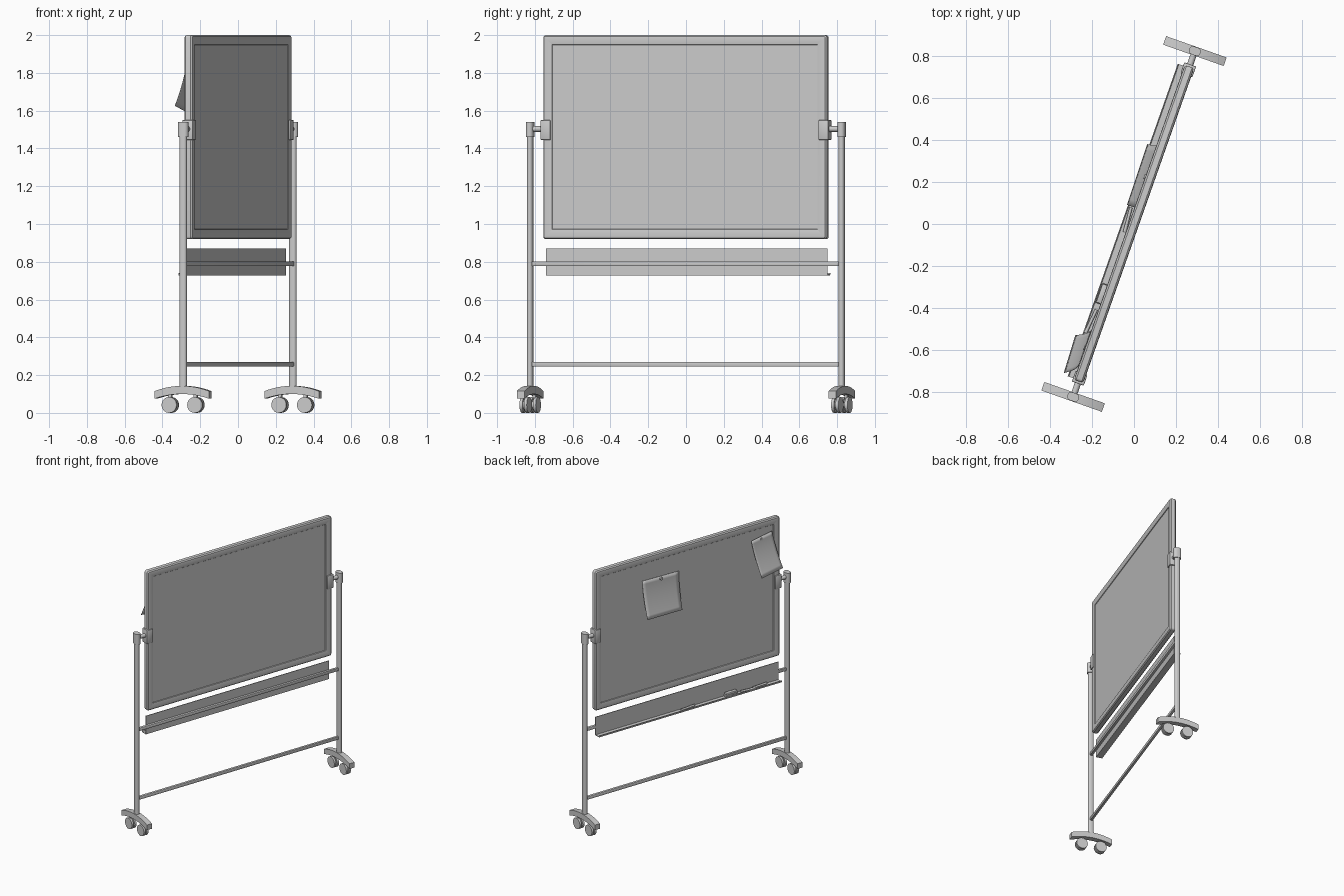
import bpy, bmesh, math
from mathutils import Matrix, Vector

if "Cube" in bpy.data.objects:
    bpy.data.objects.remove(bpy.data.objects["Cube"])

# Built along local x (length), +y = paper side, then turned as a whole
TURN = Matrix.Rotation(math.radians(70.6), 4, 'Z')


def finish(name, bm, smooth=False):
    bmesh.ops.recalc_face_normals(bm, faces=bm.faces)
    me = bpy.data.meshes.new(name)
    bm.to_mesh(me)
    bm.free()
    ob = bpy.data.objects.new(name, me)
    bpy.context.collection.objects.link(ob)
    ob.matrix_world = TURN
    if smooth:
        bpy.ops.object.select_all(action='DESELECT')
        ob.select_set(True)
        bpy.context.view_layer.objects.active = ob
        bpy.ops.object.shade_smooth_by_angle(angle=math.radians(35))
    return ob


def box(name, x, y, z, bevel=0.0, rot=0.0):
    """Box from (min, max) pairs, optionally bevelled and turned about z."""
    bm = bmesh.new()
    c = Vector([sum(p) / 2 for p in (x, y, z)])
    s = [p[1] - p[0] for p in (x, y, z)]
    bmesh.ops.create_cube(bm, size=1, matrix=Matrix.Translation(c)
                          @ Matrix.Rotation(rot, 4, 'Z') @ Matrix.Diagonal((*s, 1)))
    if bevel:
        bmesh.ops.bevel(bm, geom=bm.edges[:], offset=bevel, segments=2,
                        affect='EDGES', profile=0.5)
    return finish(name, bm, bevel > 0)


def prism(name, pts, place, h0, h1):
    """Extrude a 2D outline; place(a, b, h) maps it into space."""
    bm = bmesh.new()
    lo = [bm.verts.new(place(a, b, h0)) for a, b in pts]
    hi = [bm.verts.new(place(a, b, h1)) for a, b in pts]
    bm.faces.new(lo)
    bm.faces.new(hi)
    n = len(pts)
    for i in range(n):
        j = (i + 1) % n
        bm.faces.new((lo[i], lo[j], hi[j], hi[i]))
    return finish(name, bm, True)


def rod(name, p, length, r, rot=0.0, sides=16):
    """Cylinder lying along local x."""
    bm = bmesh.new()
    bmesh.ops.create_cone(bm, cap_ends=True, segments=sides, radius1=r, radius2=r,
                          depth=length, matrix=Matrix.Translation(p)
                          @ Matrix.Rotation(rot, 4, 'Z')
                          @ Matrix.Rotation(math.pi / 2, 4, 'Y'))
    return finish(name, bm, True)


def stadium(w, d, n=8):
    """Oval outline, w wide in x and d long in y."""
    r, k = w / 2, (d - w) / 2
    arc = [math.pi * i / n for i in range(n + 1)]
    return ([(r * math.cos(t), k + r * math.sin(t)) for t in arc]
            + [(-r * math.cos(t), -k - r * math.sin(t)) for t in arc])


def rounded_rect(hx, hz, r, n=3):
    pts = []
    for q, (sx, sz) in enumerate(((1, 1), (-1, 1), (-1, -1), (1, -1))):
        for i in range(n + 1):
            t = math.pi / 2 * (q + i / n)
            pts.append((sx * (hx - r) + r * math.cos(t), sz * (hz - r) + r * math.sin(t)))
    return pts


# Board frame: cross-section (inset, y) swept around the rounded rectangle
HX, HZ, CZ = 0.796, 0.54, 1.46
half = [(0.055, 0.012), (0.05, 0.019), (0.018, 0.024), (0.007, 0.022), (0, 0.014)]
section = half + [(i, -y) for i, y in reversed(half)]
bm = bmesh.new()
rings = [[bm.verts.new((x, y, CZ + z)) for x, z in
          rounded_rect(HX - i, HZ - i, max(0.014 - i, 0.002))] for i, y in section]
for k in range(len(rings)):
    a, b = rings[k], rings[(k + 1) % len(rings)]
    for i in range(len(a)):
        j = (i + 1) % len(a)
        bm.faces.new((a[i], a[j], b[j], b[i]))
finish("board_frame", bm, True)
box("board_panel", (-0.743, 0.743), (-0.015, 0.015), (0.973, 1.947))

# Side stands
for s, side in ((-1, "left"), (1, "right")):
    px = s * 0.8745
    up = lambda a, b, h: (px + a, b, h)
    prism(side + "_post", stadium(0.03, 0.041), up, 0.12, 1.47)
    prism(side + "_post_cap", stadium(0.04, 0.058), up, 1.46, 1.54)
    # Pivot and the clamp that grips the board edge
    rod(side + "_pivot", (s * 0.83, 0, 1.503), 0.07, 0.015)
    box(side + "_clamp", sorted((s * 0.753, s * 0.807)), (-0.03, 0.03),
        (1.445, 1.55), 0.004)
    # Arched foot
    n = 12
    ys = [-0.153 + 0.306 * i / n for i in range(n + 1)]
    arch = lambda y, top, drop: top - drop * (y / 0.153) ** 2
    outline = ([(y, arch(y, 0.143, 0.028)) for y in ys]
               + [(y, arch(y, 0.1, 0.025)) for y in reversed(ys)])
    prism(side + "_foot", outline, lambda a, b, h: (h, a, b), px - 0.0215, px + 0.0215)
    # Twin-wheel casters
    for c, end in ((-1, "back"), (1, "front")):
        wy = c * 0.072
        tag = f"{side}_{end}_caster"
        for w in (-1, 1):
            rod(f"{tag}_wheel_{'a' if w < 0 else 'b'}", (px + w * 0.0125, wy, 0.042),
                0.016, 0.042, sides=20)
        rod(tag + "_hub", (px, wy, 0.044), 0.012, 0.03)
        box(tag + "_stem", (px - 0.008, px + 0.008), (wy - 0.01, wy + 0.01), (0.05, 0.1))

# Cross bars between the posts
box("lower_bar", (-0.865, 0.865), (-0.01, 0.01), (0.245, 0.27), 0.004)
box("tray_bar", (-0.865, 0.865), (-0.011, 0.009), (0.778, 0.802), 0.003)

# Pen tray: back plate, shelf and small lip as one bent sheet
tray = [(0.008, 0.87), (0.008, 0.728), (0.055, 0.728), (0.057, 0.741),
        (0.053, 0.741), (0.051, 0.733), (0.013, 0.733), (0.013, 0.87)]
prism("pen_tray", tray, lambda a, b, h: (h, a, b), -0.79, 0.79)

# Things lying on the tray
box("eraser_base", (-0.415, -0.315), (0.016, 0.05), (0.733, 0.748), 0.002)
box("eraser_grip", (-0.412, -0.318), (0.019, 0.047), (0.748, 0.765), 0.004)
for i, (x, y, rot) in enumerate(((0.025, 0.036, 0.08), (-0.49, 0.038, -0.1),
                                 (-0.6, 0.03, 0.05))):
    rod(f"marker_{i}", (x, y, 0.7405), 0.09, 0.0075, rot)
    d = Vector((math.cos(rot), math.sin(rot), 0)) * 0.06
    rod(f"marker_cap_{i}", Vector((x, y, 0.741)) - d, 0.035, 0.008, rot)


def paper(name, tl, tr, bl, br, n=10):
    """Sheet stuck along its top, curling outward at the bottom."""
    tl, tr, bl, br = map(Vector, (tl, tr, bl, br))
    bm = bmesh.new()
    grid = []
    for j in range(n + 1):
        t = j / n
        row = []
        for i in range(n + 1):
            s = i / n
            top, bot = tl.lerp(tr, s), bl.lerp(br, s)
            p = top.lerp(bot, t)
            p.y = top.y + (bot.y - top.y) * t ** 1.7
            row.append(bm.verts.new(p))
        grid.append(row)
    for j in range(n):
        for i in range(n):
            bm.faces.new((grid[j][i], grid[j][i + 1], grid[j + 1][i + 1], grid[j + 1][i]))
    ob = finish(name, bm, True)
    mod = ob.modifiers.new("thickness", 'SOLIDIFY')
    mod.thickness = 0.0015


paper("middle_paper", (0.39, 0.018, 1.816), (0.075, 0.018, 1.81),
      (0.38, 0.067, 1.531), (0.075, 0.062, 1.526))
paper("corner_paper", (-0.546, 0.026, 1.876), (-0.724, 0.026, 1.906),
      (-0.593, 0.088, 1.597), (-0.781, 0.08, 1.625))

# Magnets holding the papers
for name, x, z in (("middle_magnet", 0.23, 1.795), ("corner_magnet", -0.635, 1.87)):
    bm = bmesh.new()
    bmesh.ops.create_cone(bm, cap_ends=True, segments=16, radius1=0.011, radius2=0.011,
                          depth=0.012, matrix=Matrix.Translation((x, 0.024, z))
                          @ Matrix.Rotation(math.pi / 2, 4, 'X'))
    finish(name, bm, True)
